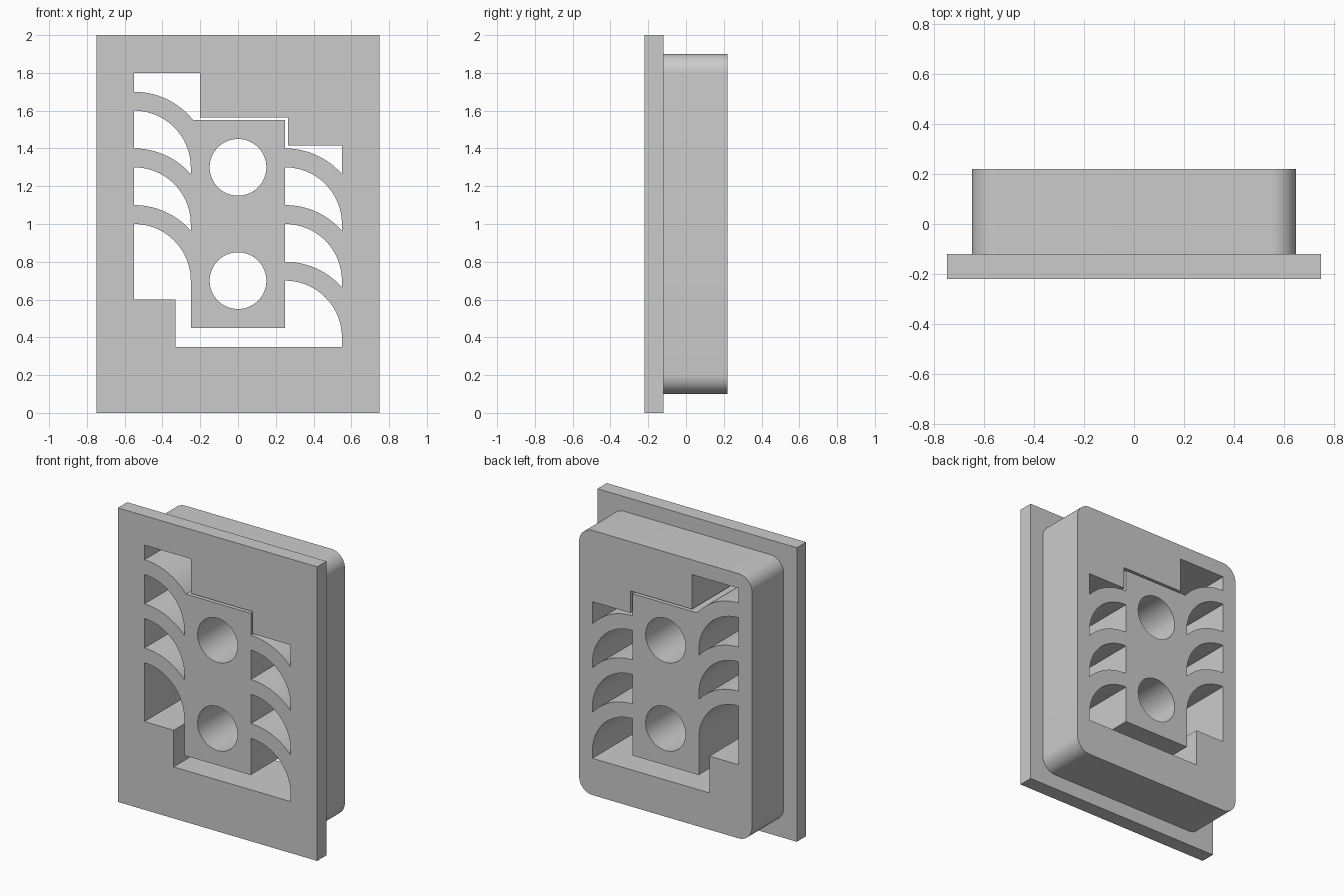
import bpy, bmesh
from math import sin, cos, radians, degrees, acos, asin

cube = bpy.data.objects.get("Cube")
if cube:
    bpy.data.objects.remove(cube, do_unlink=True)

# Single plain grey
grey = bpy.data.materials.new("plain grey")
grey.use_nodes = True
colour = (0.6, 0.6, 0.6, 1)
grey.diffuse_color = colour
grey.node_tree.nodes["Principled BSDF"].inputs["Base Color"].default_value = colour


def arc(cx, cz, r, start, end, steps=24):
    angles = [radians(start + (end - start) * i / steps) for i in range(steps + 1)]
    return [(cx + r * cos(a), cz + r * sin(a)) for a in angles]


def prism(name, outline, y0, y1):
    """Extrude an x-z outline from y0 to y1."""
    bm = bmesh.new()
    face = bm.faces.new([bm.verts.new((x, y0, z)) for x, z in outline])
    grown = bmesh.ops.extrude_face_region(bm, geom=[face])["geom"]
    verts = [v for v in grown if isinstance(v, bmesh.types.BMVert)]
    bmesh.ops.translate(bm, verts=verts, vec=(0, y1 - y0, 0))
    bmesh.ops.recalc_face_normals(bm, faces=bm.faces)
    mesh = bpy.data.meshes.new(name)
    bm.to_mesh(mesh)
    bm.free()
    mesh.materials.append(grey)
    obj = bpy.data.objects.new(name, mesh)
    bpy.context.collection.objects.link(obj)
    return obj


def combine(target, other, operation):
    """Apply a boolean and discard the helper."""
    other.hide_render = True
    mod = target.modifiers.new("combine", "BOOLEAN")
    mod.operation, mod.solver, mod.object = operation, "EXACT", other
    deps = bpy.context.evaluated_depsgraph_get()
    mesh = bpy.data.meshes.new_from_object(target.evaluated_get(deps))
    target.modifiers.clear()
    target.data = mesh
    bpy.data.objects.remove(other, do_unlink=True)


# Front plate and round-cornered body behind it
frame = prism("block_with_cutouts", [(-.75, 0), (.75, 0), (.75, 2), (-.75, 2)], -.22, -.12)
corners = [(.55, 1.8, 0), (-.55, 1.8, 90), (-.55, .2, 180), (.55, .2, 270)]
rounded = [p for cx, cz, a in corners for p in arc(cx, cz, .1, a, a + 90, 12)]
combine(frame, prism("body", rounded, -.17, .22), "UNION")

# Openings between the curved arms
OUTER, INNER = .4, .3
wall_angle = degrees(acos(INNER / OUTER))
block_angle = degrees(asin(.25 / OUTER))
left, right = -.55, .25


def arm_gap(cx, cz):
    return arc(cx, cz, INNER, 90, 0) + arc(cx, cz - .3, OUTER, wall_angle, 90)


openings = [arm_gap(left, 1.3), arm_gap(left, 1.0), arm_gap(right, 1.0), arm_gap(right, .7)]

# Stepped opening above the centre block
openings.append([(left, 1.8), (-.2, 1.8), (-.2, 1.565), (.265, 1.565), (.265, 1.415), (.55, 1.415)]
                + arc(right, 1.0, OUTER, wall_angle, 90)
                + [(.25, 1.55)]
                + arc(left, 1.3, OUTER, block_angle, 90))

# Stepped opening below the centre block
openings.append(arc(left, .7, INNER, 90, 0) + [(-.25, .45), (.25, .45)]
                + arc(right, .4, INNER, 90, 0)
                + [(.55, .35), (-.33, .35), (-.33, .6), (left, .6)])

# Two round holes through the centre block
openings += [arc(0, z, .15, 0, 360, 64)[:-1] for z in (.7, 1.3)]

for outline in openings:
    combine(frame, prism("cutter", outline, -.4, .4), "DIFFERENCE")

# Smooth curved walls, crisp edges
bpy.ops.object.select_all(action="DESELECT")
frame.select_set(True)
bpy.context.view_layer.objects.active = frame
bpy.ops.object.shade_smooth_by_angle(angle=radians(30))
